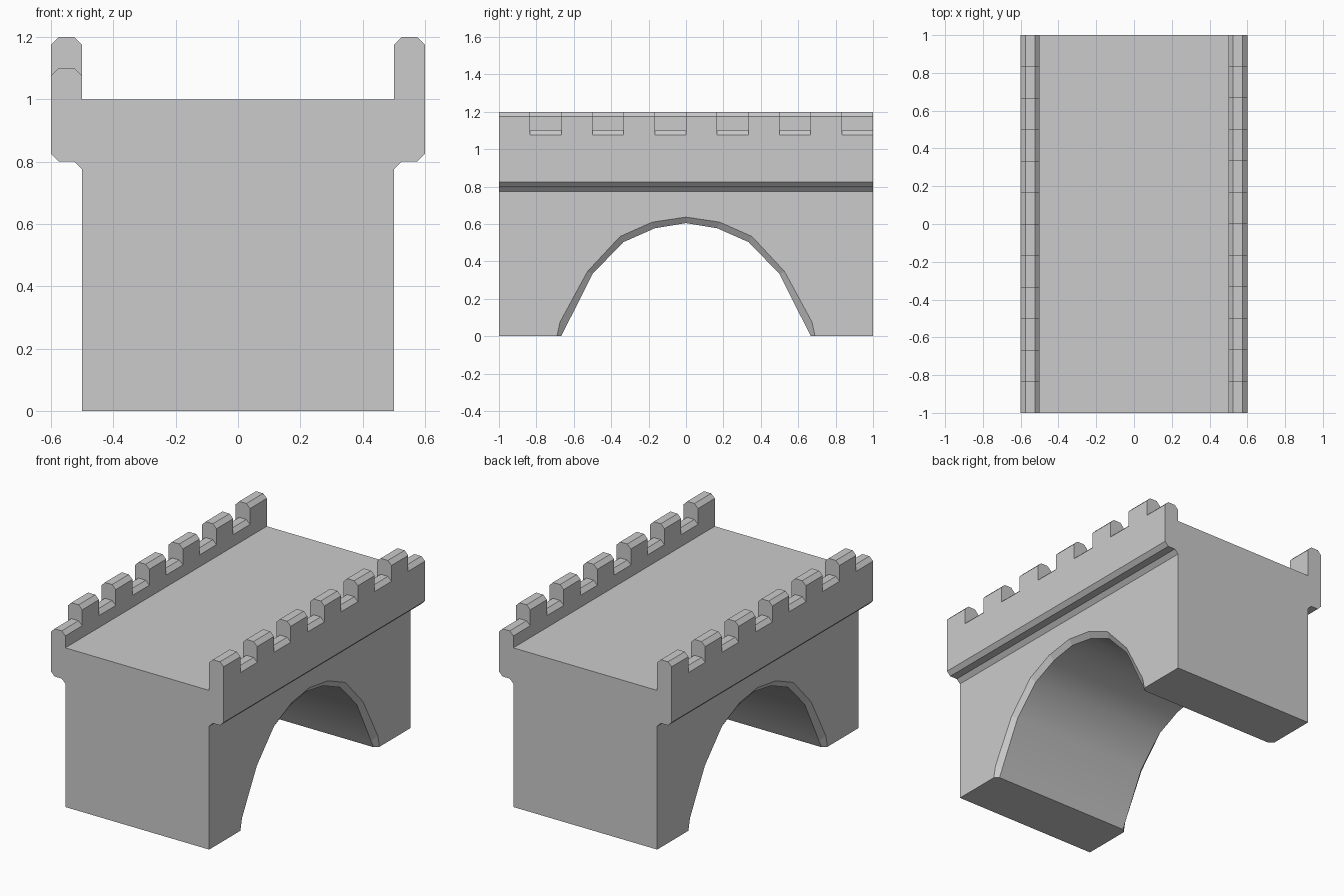
import bpy, bmesh, math

if "Cube" in bpy.data.objects:
    bpy.data.objects.remove(bpy.data.objects["Cube"])

C = 0.025  # chamfer size


def finish(bm, name):
    bmesh.ops.remove_doubles(bm, verts=bm.verts, dist=1e-5)
    bmesh.ops.recalc_face_normals(bm, faces=bm.faces)
    me = bpy.data.meshes.new(name)
    bm.to_mesh(me)
    bm.free()
    ob = bpy.data.objects.new(name, me)
    bpy.context.collection.objects.link(ob)
    return ob


def poly(bm, pts):
    return bm.faces.new([bm.verts.new(p) for p in pts])


def mirror_arch(half):
    # half runs from the foot (+y) up to the crown
    return half + [(-y, z) for y, z in reversed(half[:-1])]


# Bridge body: outline with arch, lofted across the width
inner = mirror_arch([(0.667, 0), (0.642, 0.05), (0.5, 0.333), (0.335, 0.503),
                     (0.167, 0.577), (0, 0.605)])
outer = mirror_arch([(0.69, 0), (0.674, 0.075), (0.527, 0.346), (0.353, 0.533),
                     (0.18, 0.61), (0, 0.637)])
frame = [(-1, 0), (-1, 0.775), (-1, 1), (1, 1), (1, 0.775), (1, 0)]
n = len(inner)
bm = bmesh.new()
sections = [(-0.5, outer), (-0.5 + C, inner), (0.5 - C, inner), (0.5, outer)]
rings = [[bm.verts.new((x, y, z)) for y, z in arch + frame] for x, arch in sections]
for s in range(3):
    a, b = rings[s], rings[s + 1]
    for i in range(len(a)):
        j = (i + 1) % len(a)
        f = bm.faces.new((a[i], a[j], b[j], b[i]))
        f.smooth = s == 1 and i < n - 1      # smooth arch soffit
# side walls, up to the underside of the parapet
for r in (rings[0], rings[-1]):
    bm.faces.new(r[:n + 2] + r[n + 4:])
# keep shading breaks between soffit and chamfer / feet
for e in bm.edges:
    if len({f.smooth for f in e.link_faces}) > 1:
        e.smooth = False
finish(bm, "bridge_body")


# Parapet: corbelled wall with alternating merlons and gaps
def cap(h):
    return [(0.6, h - C), (0.6 - C, h), (0.5 + C, h), (0.5, h - C)]


def strip(bm, prof, y0, y1):
    for (xa, za), (xb, zb) in zip(prof, prof[1:]):
        poly(bm, [(xa, y0, za), (xb, y0, zb), (xb, y1, zb), (xa, y1, za)])


LOW, HIGH, CELLS = 1.1, 1.2, 12
corbel = [(0.5, 0.8 - C), (0.5 + C, 0.8), (0.6 - C, 0.8), (0.6, 0.8 + C)]
bm = bmesh.new()
strip(bm, corbel + [(0.6, LOW - C)], -1, 1)
strip(bm, [(0.5, LOW - C), (0.5, 1)], -1, 1)
for i in range(CELLS):
    y0, y1 = -1 + 2 * i / CELLS, -1 + 2 * (i + 1) / CELLS
    if i % 2 == 0:
        strip(bm, [(0.6, LOW - C)] + cap(HIGH) + [(0.5, LOW - C)], y0, y1)
    else:
        strip(bm, cap(LOW), y0, y1)
    if i:
        poly(bm, [(x, y0, z) for x, z in cap(LOW) + cap(HIGH)[::-1]])
# end faces
for y, h in ((-1, HIGH), (1, LOW)):
    poly(bm, [(x, y, z) for x, z in corbel + cap(h) + [(0.5, 1)]])
right = finish(bm, "parapet_right")

# Opposite parapet is the same wall turned half round
left = right.copy()
left.name = "parapet_left"
left.rotation_euler = (0, 0, math.pi)
bpy.context.collection.objects.link(left)
